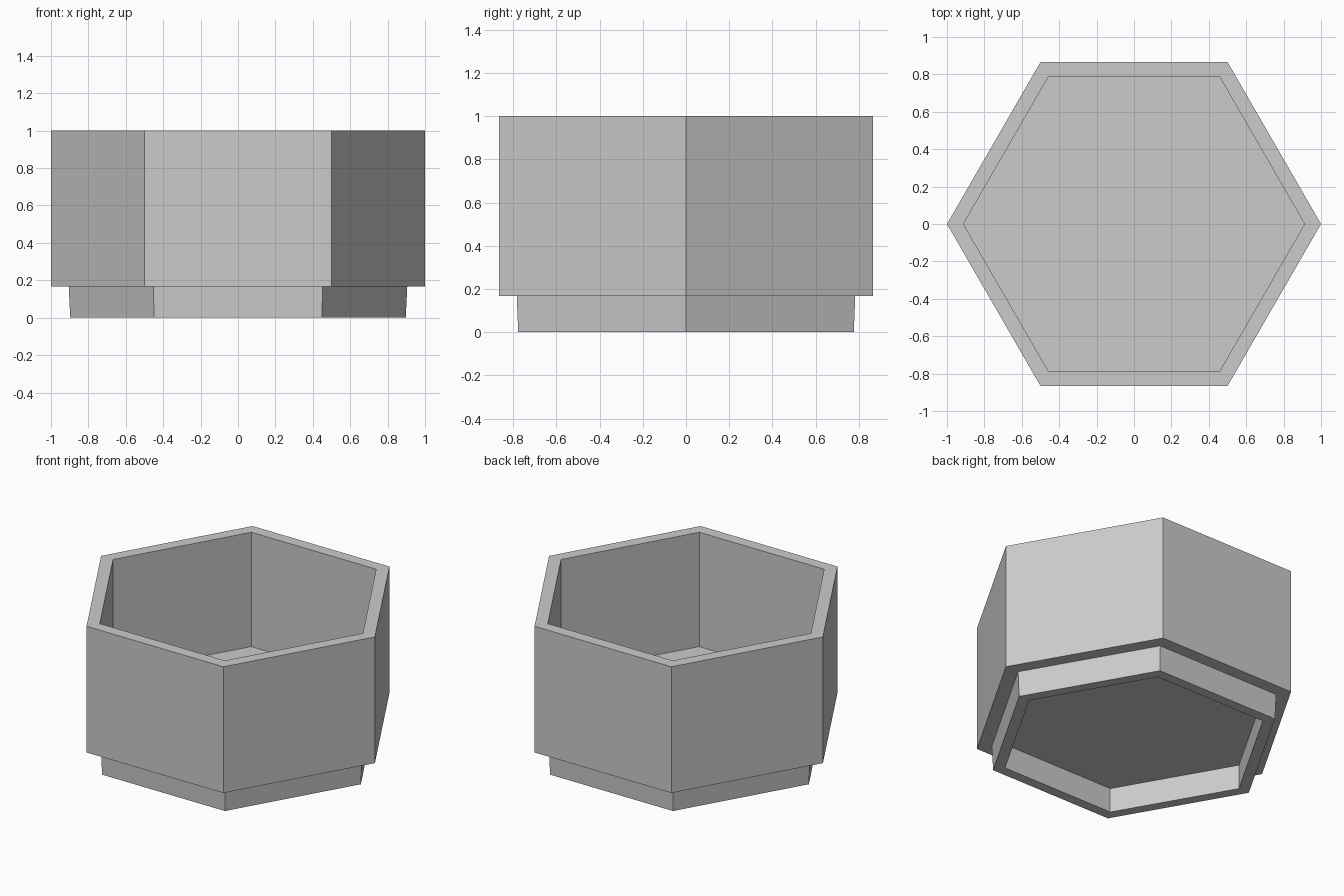
import bpy
import bmesh
from math import cos, sin, tau

cube = bpy.data.objects.get("Cube")
if cube:
    bpy.data.objects.remove(cube)

SIDES = 6

# One matte grey for the whole pot
grey = bpy.data.materials.new("light grey")
grey.use_nodes = True
colour = (0.6, 0.6, 0.6, 1)
grey.diffuse_color = colour
grey.node_tree.nodes["Principled BSDF"].inputs["Base Color"].default_value = colour


def hex_ring(bm, radius, z):
    """Hexagon of vertices with corners on the x axis."""
    return [bm.verts.new((radius * cos(tau * i / SIDES), radius * sin(tau * i / SIDES), z))
            for i in range(SIDES)]


# Wall section (corner radius, height), from the recess underneath to the inner floor
profile = [
    (0.82, 0.162),   # recess ceiling
    (0.82, 0),       # foot, inside
    (0.897, 0),      # foot, outside
    (0.905, 0.167),  # under the shoulder
    (1, 0.167),      # shoulder
    (1, 1),          # rim, outside
    (0.912, 1),      # rim, inside
    (0.912, 0.245),  # inner floor
]

bm = bmesh.new()
rings = [hex_ring(bm, r, z) for r, z in profile]
for low, high in zip(rings, rings[1:]):
    for i in range(SIDES):
        j = (i + 1) % SIDES
        bm.faces.new((low[i], low[j], high[j], high[i]))
bm.faces.new(rings[0])
bm.faces.new(rings[-1])
bmesh.ops.recalc_face_normals(bm, faces=bm.faces)

mesh = bpy.data.meshes.new("hexagonal_pot")
bm.to_mesh(mesh)
bm.free()
mesh.materials.append(grey)
pot = bpy.data.objects.new("hexagonal_pot", mesh)
bpy.context.collection.objects.link(pot)
